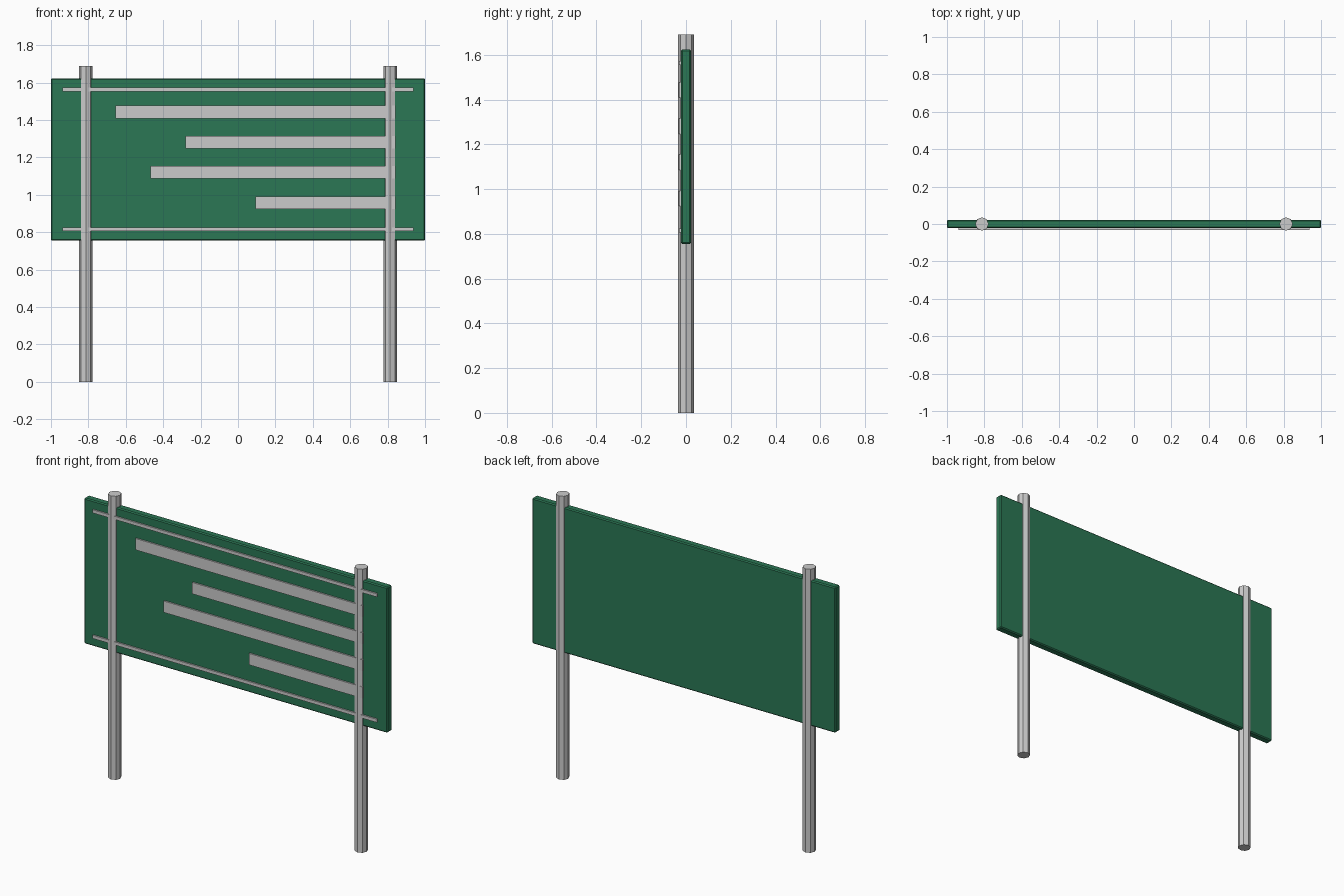
import bpy

if "Cube" in bpy.data.objects:
    bpy.data.objects.remove(bpy.data.objects["Cube"])

green = bpy.data.materials.new("sign_green")
green.diffuse_color = (0.024, 0.184, 0.089, 1)
green.use_nodes = True
green.node_tree.nodes["Principled BSDF"].inputs["Base Color"].default_value = green.diffuse_color


def box(name, x0, x1, y0, y1, z0, z1):
    bpy.ops.mesh.primitive_cube_add(
        size=1, location=((x0 + x1) / 2, (y0 + y1) / 2, (z0 + z1) / 2))
    ob = bpy.context.object
    ob.name = name
    ob.scale = (x1 - x0, y1 - y0, z1 - z0)
    bpy.ops.object.transform_apply(location=False, rotation=False, scale=True)
    return ob


# Green board with a small chamfer
board = box("sign_board", -1, 1, -0.0225, 0.0225, 0.755, 1.623)
board.data.materials.append(green)
bevel = board.modifiers.new("chamfer", 'BEVEL')
bevel.width = 0.006
bevel.segments = 1

# Two faceted posts running through the board
POST_H = 1.69
for side, label in ((-1, "left"), (1, "right")):
    bpy.ops.mesh.primitive_cylinder_add(
        vertices=8, radius=0.036, depth=POST_H,
        location=(side * 0.813, 0, POST_H / 2))
    bpy.context.object.name = label + "_post"

# Raised strips on the front face, sunk slightly into the board
FRONT, BACK = -0.0315, -0.02

# Thin border rules at top and bottom
for label, z in (("top", 1.563), ("bottom", 0.815)):
    box(label + "_border_rule", -0.937, 0.937, FRONT, BACK, z - 0.0095, z + 0.0095)

# Four right-aligned information bars
for i, (left, z) in enumerate(((-0.655, 1.443), (-0.281, 1.281),
                               (-0.468, 1.120), (0.094, 0.958))):
    box(f"info_bar_{i + 1}", left, 0.843, FRONT, BACK, z - 0.034, z + 0.034)
